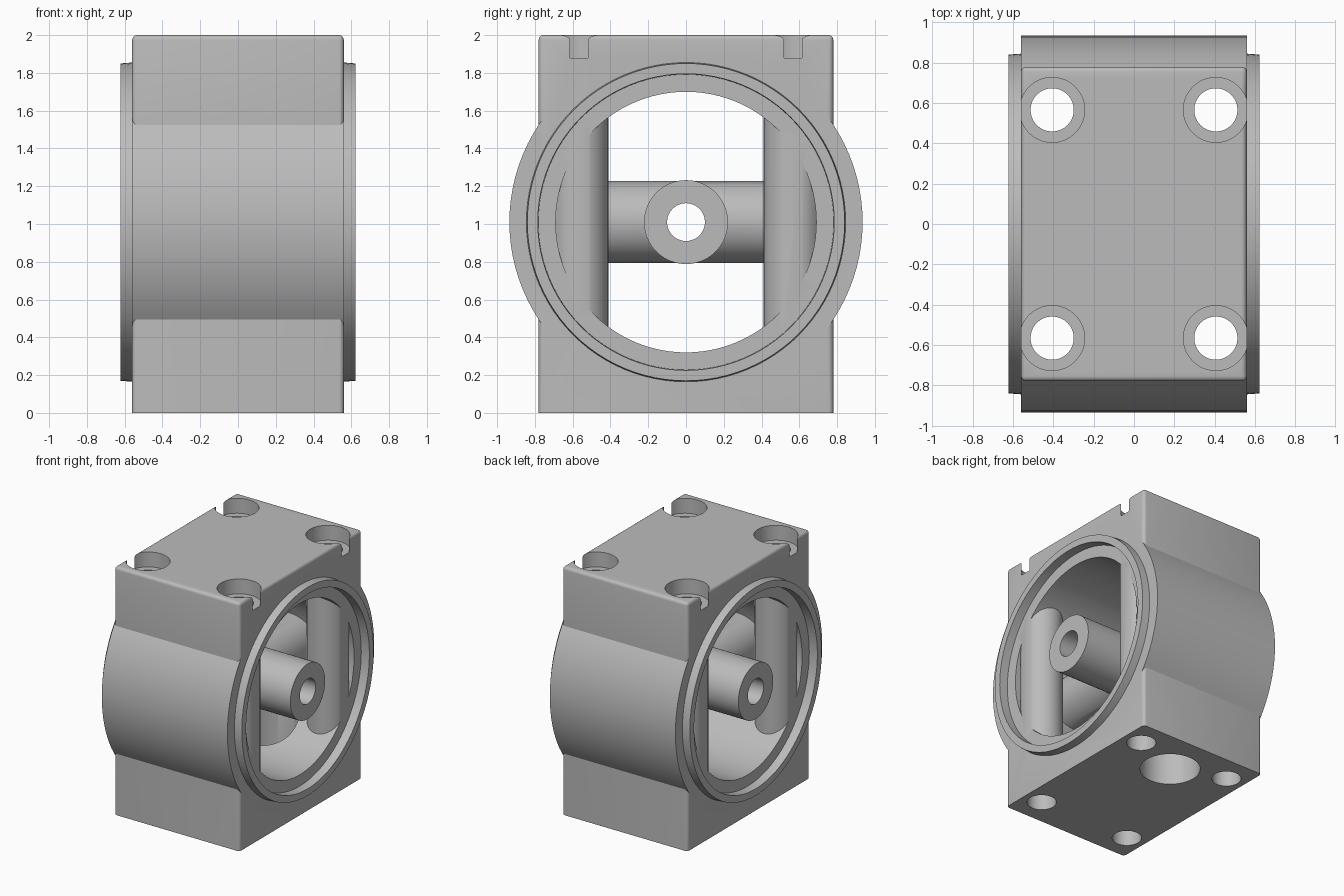
import bpy, bmesh
from mathutils import Matrix, Vector

if "Cube" in bpy.data.objects:
    bpy.data.objects.remove(bpy.data.objects["Cube"], do_unlink=True)

AXIS_Z = 1.01          # height of the main bore axis
HALF_X, HALF_Y = 0.56, 0.78
BOLT_X, BOLT_Y = 0.406, 0.566
PORT_Y = 0.41

grey = bpy.data.materials.new("cast grey")
grey.use_nodes = True
grey.diffuse_color = (0.5, 0.5, 0.5, 1)
grey.node_tree.nodes["Principled BSDF"].inputs["Base Color"].default_value = (0.5, 0.5, 0.5, 1)


def finish(name, bm):
    bmesh.ops.recalc_face_normals(bm, faces=bm.faces)
    mesh = bpy.data.meshes.new(name)
    bm.to_mesh(mesh)
    bm.free()
    mesh.materials.append(grey)
    obj = bpy.data.objects.new(name, mesh)
    bpy.context.collection.objects.link(obj)
    return obj


def rod(name, start, end, r1, r2=None, sides=96):
    """Capped cylinder or cone between two points."""
    a, b = Vector(start), Vector(end)
    turn = (b - a).to_track_quat('Z', 'Y').to_matrix().to_4x4()
    bm = bmesh.new()
    bmesh.ops.create_cone(bm, cap_ends=True, segments=sides, radius1=r1,
                          radius2=r1 if r2 is None else r2, depth=(b - a).length,
                          matrix=Matrix.Translation((a + b) / 2) @ turn)
    return finish(name, bm)


def along_x(name, x1, x2, r1, r2=None):
    return rod(name, (x1, 0, AXIS_Z), (x2, 0, AXIS_Z), r1, r2)


def upright(name, x, y, z1, z2, r):
    return rod(name, (x, y, z1), (x, y, z2), r, sides=64)


def combine(target, tool, operation):
    mod = target.modifiers.new(operation, 'BOOLEAN')
    mod.operation, mod.solver, mod.object = operation, 'EXACT', tool
    bpy.context.view_layer.objects.active = target
    bpy.ops.object.modifier_apply(modifier=mod.name)
    bpy.data.objects.remove(tool, do_unlink=True)


def add(tool):
    combine(housing, tool, 'UNION')


def cut(tool):
    combine(housing, tool, 'DIFFERENCE')


# Block with every edge rounded except around the base
bm = bmesh.new()
bmesh.ops.create_cube(bm, size=2, matrix=Matrix.Translation((0, 0, 1))
                      @ Matrix.Diagonal((HALF_X, HALF_Y, 1, 1)))
rounded = [e for e in bm.edges if max(v.co.z for v in e.verts) > 1]
bmesh.ops.bevel(bm, geom=rounded, offset=0.025, segments=4, profile=0.5, affect='EDGES')
housing = finish("housing", bm)

# Drum, end lips and main bore
add(along_x("drum", -HALF_X, HALF_X, 0.935))
for s in (-1, 1):
    add(along_x("lip", s * 0.5, s * 0.622, 0.85, 0.84))
cut(along_x("bore", -1, 1, 0.69))

corners = [(sx * BOLT_X, sy * BOLT_Y) for sx in (-1, 1) for sy in (-1, 1)]

# Bolt columns crossing the bore, trimmed by the seat inside each lip
for x, y in corners:
    add(upright("bolt_column", x, y, AXIS_Z - 0.62, AXIS_Z + 0.62, 0.155))
for s in (-1, 1):
    cut(along_x("seat", s * 0.552, s * 0.8, 0.782, 0.792))

# Central hub and the cross arm that carries it
add(rod("cross_arm", (0, -0.8, AXIS_Z), (0, 0.8, AXIS_Z), 0.217))
add(along_x("hub", -0.622, 0.622, 0.222))
cut(along_x("shaft_hole", -1, 1, 0.1))

# Bolt holes with counterbores in the top
for x, y in corners:
    cut(upright("bolt_hole", x, y, -0.2, 2.2, 0.107))
    cut(upright("counterbore", x, y, 1.88, 2.2, 0.161))

# Port from the base into the bore
cut(upright("port", 0, PORT_Y, -0.2, 0.75, 0.22))

# Smooth curved faces, keep machined edges sharp
bpy.ops.object.select_all(action='DESELECT')
housing.select_set(True)
bpy.context.view_layer.objects.active = housing
bpy.ops.object.shade_smooth_by_angle(angle=0.5)
